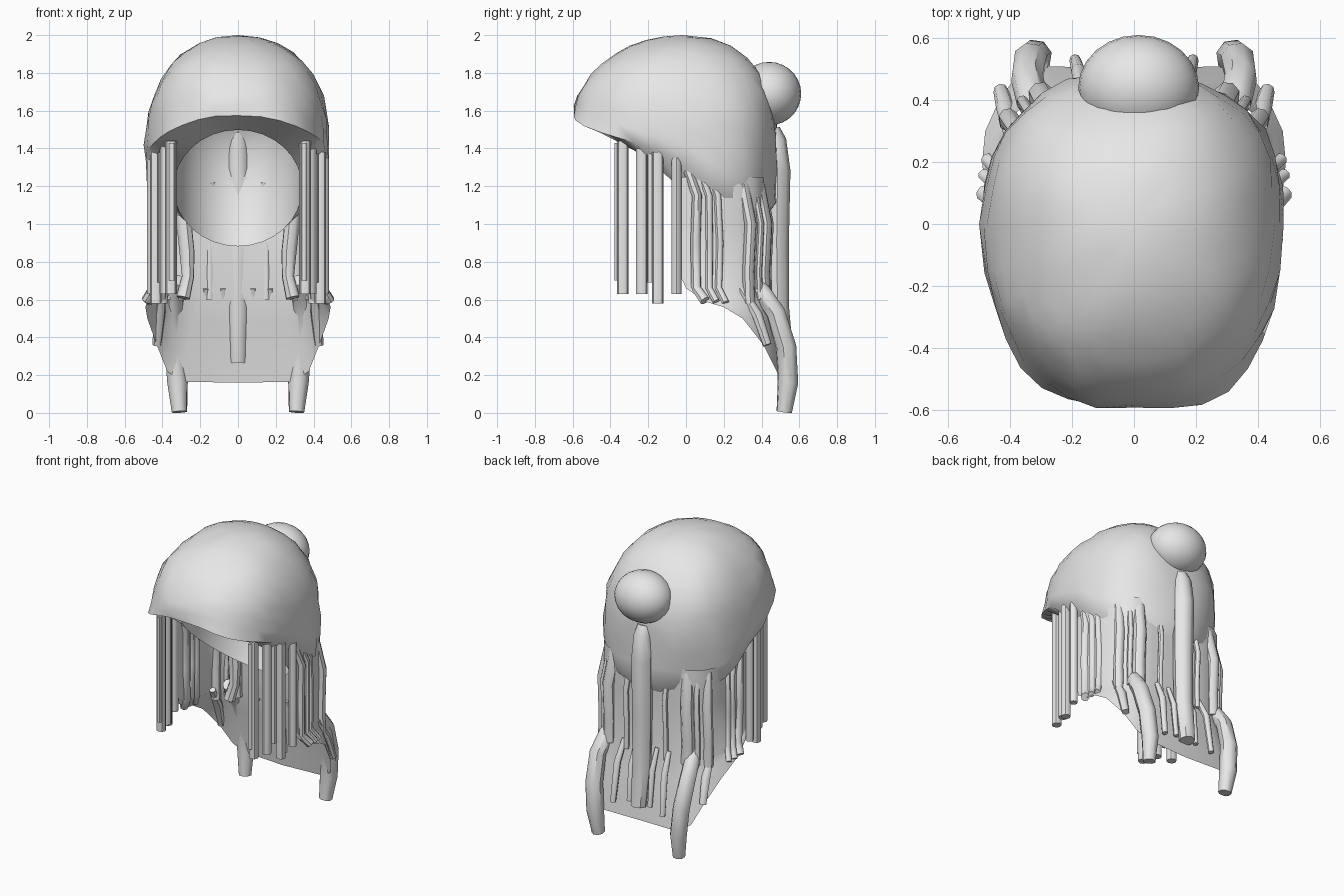
import bpy, bmesh, math, random
from mathutils import Vector

if "Cube" in bpy.data.objects:
    bpy.data.objects.remove(bpy.data.objects["Cube"])

random.seed(4)
grey = bpy.data.materials.new("plain_grey")
grey.diffuse_color = (0.8, 0.8, 0.8, 1)
grey.use_nodes = True
grey.node_tree.nodes["Principled BSDF"].inputs["Base Color"].default_value = grey.diffuse_color


def interp(x, pts):
    """Piecewise linear lookup."""
    for (a, p), (b, q) in zip(pts, pts[1:]):
        if x <= b:
            return p + (q - p) * max(0, x - a) / (b - a)
    return pts[-1][1]


def finish(ob, angle=50):
    ob.data.materials.clear()
    ob.data.materials.append(grey)
    bpy.ops.object.select_all(action='DESELECT')
    ob.select_set(True)
    bpy.context.view_layer.objects.active = ob
    bpy.ops.object.shade_smooth_by_angle(angle=math.radians(angle))


def loft(name, rows, closed, angle=50, tip=None, end=None):
    """Skin a list of point rows, optionally closing both ends to a point."""
    bm = bmesh.new()
    vs = [[bm.verts.new(p) for p in r] for r in rows]
    n = len(rows[0])
    last = n if closed else n - 1
    for a, b in zip(vs, vs[1:]):
        for i in range(last):
            j = (i + 1) % n
            bm.faces.new((a[i], b[i], b[j], a[j]))
    for point, row in ((tip, vs[0]), (end, vs[-1])):
        if point is not None:
            v = bm.verts.new(point)
            for i in range(n):
                bm.faces.new((v, row[i], row[(i + 1) % n]))
    bmesh.ops.recalc_face_normals(bm, faces=bm.faces[:])
    me = bpy.data.meshes.new(name)
    bm.to_mesh(me)
    bm.free()
    ob = bpy.data.objects.new(name, me)
    bpy.context.collection.objects.link(ob)
    finish(ob, angle)
    return ob


def strand(name, pts, r, taper=None):
    """Tube through points; taper scales the radius at each point."""
    cu = bpy.data.curves.new(name, 'CURVE')
    cu.dimensions = '3D'
    cu.bevel_depth = r
    cu.bevel_resolution = 2
    cu.use_fill_caps = True
    sp = cu.splines.new('POLY')
    sp.points.add(len(pts) - 1)
    for i, p in enumerate(pts):
        sp.points[i].co = (*p, 1)
        sp.points[i].radius = taper[i] if taper else 1
    ob = bpy.data.objects.new(name, cu)
    bpy.context.collection.objects.link(ob)
    bpy.ops.object.select_all(action='DESELECT')
    ob.select_set(True)
    bpy.context.view_layer.objects.active = ob
    bpy.ops.object.convert(target='MESH')
    finish(bpy.context.object, 45)


# Hair cap: lumpy outer dome, underside band and hollow inner dome
N = 32
RIM = [(-0.6, 1.56), (-0.3, 1.44), (0, 1.31), (0.2, 1.16), (0.4, 1.1)]


def cap_point(th, t):
    c, s = math.cos(th), math.sin(th)
    ry, e = (0.615, 0.84) if s < 0 else (0.49, 0.86)
    x = 0.485 * math.copysign(abs(c) ** e, c)
    y = ry * math.copysign(abs(s) ** e, s)
    zr = interp(y, RIM)
    z = 2.0 - (2.0 - zr) * (1 - math.cos(t * math.pi / 2)) ** 0.9
    u = (z - 1.42) / 0.58 if z > 1.42 else (1.42 - z) / 1.1
    g = max(0, 1 - u ** (2.5 if z > 1.42 else 2)) ** 0.5
    lump = 1 + (0.016 * math.sin(5 * th + 6 * t) + 0.01 * math.sin(3 * th - 9 * t + 1)) * t
    lump += random.uniform(-0.016, 0.016)
    return Vector((x * g * lump, y * g * lump, z + 0.014 * math.sin(4 * th + 8 * t) * t))


angles = [2 * math.pi * i / N for i in range(N)]
rows = [[cap_point(th, k / 10) for th in angles] for k in range(1, 11)]
centre = Vector((0, -0.03, 1.19))
slope, normal = Vector((0, 0.74, -0.67)), Vector((0, 0.4, 0.92)) * 0.58
for k in range(10):
    f = k / 10 * math.pi / 2
    w = math.cos(f) ** 0.5 * (1 + 0.1 * math.sin(f))
    rows.append([centre + Vector((0.34 * math.cos(th), 0, 0)) * w
                 + slope * 0.46 * math.sin(th) * w
                 + normal * math.sin(f) for th in angles])
loft("hair_cap", rows, True, 60, (0, -0.02, 2.0), centre + normal)

# Bun on the back of the cap
bpy.ops.mesh.primitive_uv_sphere_add(segments=24, ring_count=14, location=(0.015, 0.44, 1.69))
bun = bpy.context.object
bun.name = "bun"
bun.scale = (0.195, 0.17, 0.168)
finish(bun)

# Curtain: thin sheet wrapped round the back, flaring out at the hem
top = [(0.44, -0.03), (0.445, 0.08), (0.435, 0.18), (0.42, 0.28), (0.38, 0.36),
       (0.31, 0.41), (0.2, 0.425), (0, 0.43)]
hem = [(0.46, 0.0, 0.66), (0.48, 0.1, 0.59), (0.49, 0.2, 0.56), (0.48, 0.3, 0.5),
       (0.43, 0.41, 0.36), (0.375, 0.48, 0.22), (0.3, 0.51, 0.165), (0, 0.5, 0.16)]


def column(p, h):
    knee = max(0.64, h[2] + 0.06)
    col = [Vector((*p, z)) for z in (1.25, 1.0, knee)]
    for f in (0.35, 0.7, 1):
        col.append(Vector((p[0] + (h[0] - p[0]) * f ** 0.8, p[1] + (h[1] - p[1]) * f ** 0.85,
                           knee + (h[2] - knee) * f)))
    return col


cols = [column(p, h) for p, h in zip(top, hem)]
cols += [[Vector((-v.x, v.y, v.z)) for v in c] for c in cols[-2::-1]]
loft("hair_curtain", cols, False)

for s in (1, -1):
    side = "right" if s > 0 else "left"
    # Straight front locks
    for x, y, z0, z1, r in ((0.35, -0.365, 0.7, 1.43, 0.014), (0.355, -0.335, 0.63, 1.44, 0.031),
                            (0.385, -0.235, 0.63, 1.42, 0.031), (0.41, -0.19, 0.69, 1.4, 0.016),
                            (0.435, -0.15, 0.58, 1.38, 0.031), (0.455, -0.05, 0.63, 1.35, 0.026)):
        strand("front_lock_" + side, [(s * x, y, z0), (s * x, y, z1)], r)
    # Wavy side locks, kicking outward at the hem
    for x, y, z1, r in ((0.445, 0.06, 1.22, 0.028), (0.445, 0.12, 1.22, 0.02),
                        (0.435, 0.17, 1.22, 0.02)):
        w = [random.uniform(-0.01, 0.01) for _ in range(3)]
        strand("side_lock_" + side, [
            (s * x * 0.94, y - 0.05, z1 + 0.07), (s * x, y + w[0], z1 - 0.07), (s * x, y + w[1], 0.9),
            (s * x, y + w[2], 0.66), (s * (x + 0.04), y + 0.04, 0.6 - y * 0.1)], r)
    # Back locks down the curtain
    for x, y, z0, r in ((0.405, 0.33, 0.58, 0.032), (0.36, 0.385, 0.6, 0.018), (0.3, 0.405, 0.6, 0.042),
                        (0.15, 0.435, 0.6, 0.018)):
        strand("back_lock_" + side, [(s * x * 0.93, y - 0.03, 1.22), (s * x, y + 0.012, 1.0),
                                     (s * x, y, 0.75), (s * x, y + 0.005, z0)], r)
    # Short locks lying over the flare
    for x, y, e, z, r in ((0.4, 0.29, (0.43, 0.43), 0.36, 0.03), (0.17, 0.43, (0.19, 0.53), 0.25, 0.023),
                          (0.08, 0.43, (0.08, 0.51), 0.28, 0.02)):
        strand("hem_lock_" + side, [(s * x, y, 0.66), (s * (x + e[0]) / 2, (y + e[1]) / 2 + 0.015, 0.52),
                                    (s * e[0], e[1], z)], r, (0.7, 1, 0.8))
    # Heavy locks that reach the floor
    strand("long_lock_" + side, [
        (s * 0.31, 0.34, 0.7), (s * 0.33, 0.4, 0.64), (s * 0.345, 0.475, 0.53), (s * 0.335, 0.53, 0.35),
        (s * 0.32, 0.54, 0.16), (s * 0.31, 0.52, 0.005)], 0.056, (0.7, 0.9, 0.95, 1, 1, 0.75))
    # Curled inner locks
    strand("inner_lock_" + side, [(s * 0.29, 0.36, 1.05), (s * 0.27, 0.35, 0.85), (s * 0.265, 0.34, 0.72),
                                  (s * 0.29, 0.32, 0.61)], 0.042, (1, 1, 0.8, 0.9))

# Heavy centre lock hanging below the bun
strand("centre_lock", [(0, 0.45, 1.5), (0, 0.47, 1.44), (0, 0.485, 1.28), (0, 0.48, 0.9),
                       (0, 0.485, 0.55), (0, 0.52, 0.27)], 0.068, (0.7, 0.9, 1, 0.95, 0.9, 0.75))
